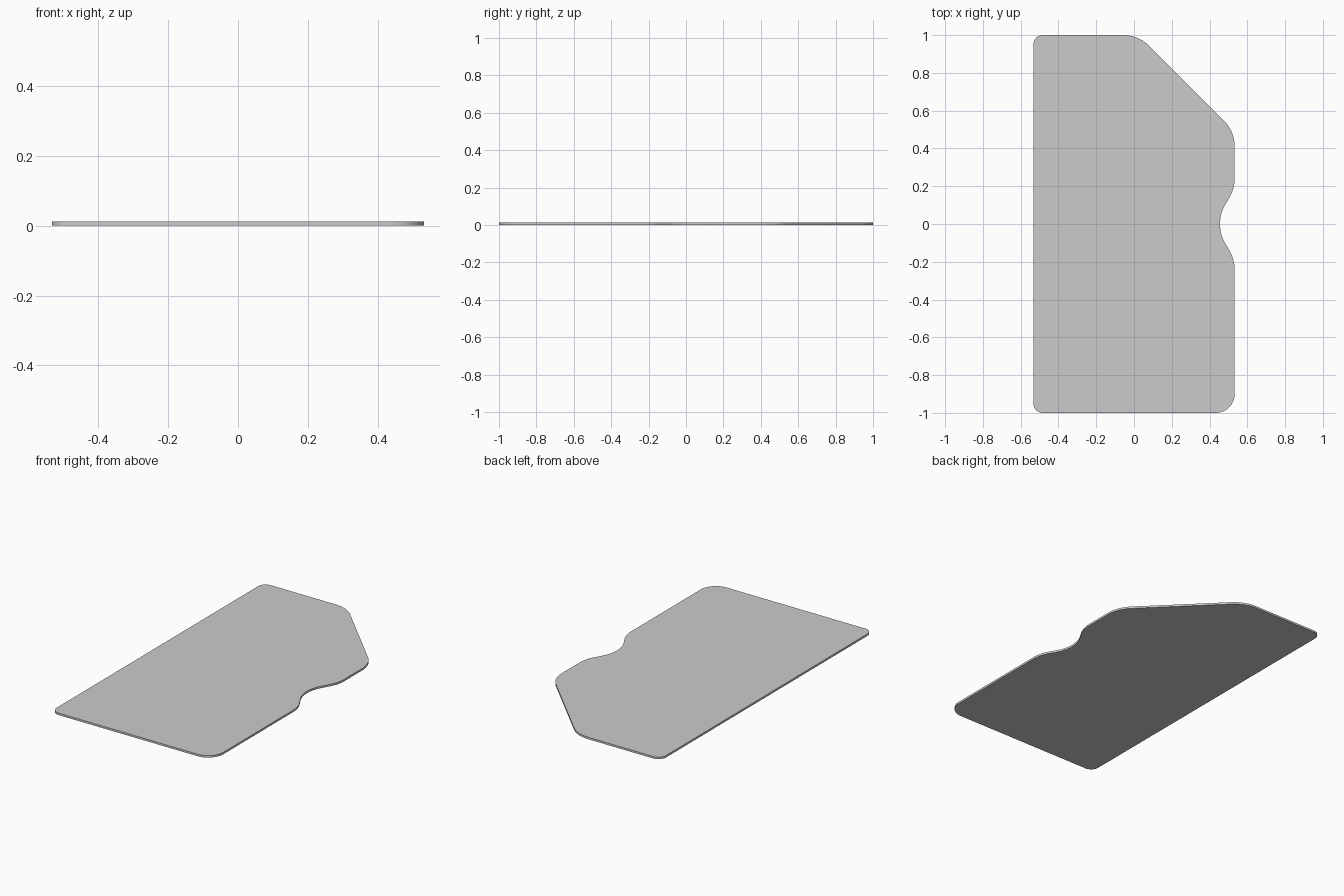
import bpy, bmesh, math
from mathutils import Vector

if "Cube" in bpy.data.objects:
    bpy.data.objects.remove(bpy.data.objects["Cube"])

THICKNESS = 0.012

# Outline corners, anticlockwise: x, y, fillet radius
CORNERS = [
    (-0.533, -1.0, 0.05),
    (0.533, -1.0, 0.10),
    (0.533, -0.188, 0.20),
    (0.424, 0.0, 0.20),      # finger notch
    (0.533, 0.188, 0.20),
    (0.533, 0.49, 0.19),     # clipped corner
    (0.023, 1.0, 0.19),
    (-0.533, 1.0, 0.05),
]


def fillet(prev, corner, nxt, radius, steps=12):
    """Points of the arc that rounds one corner."""
    a, b = (prev - corner).normalized(), (nxt - corner).normalized()
    half = a.angle(b) / 2
    start = corner + a * (radius / math.tan(half))
    centre = corner + (a + b).normalized() * (radius / math.sin(half))
    arm = start - centre
    turn = math.pi - 2 * half
    if a.x * b.y - a.y * b.x > 0:
        turn = -turn
    points = []
    for i in range(steps + 1):
        c, s = math.cos(turn * i / steps), math.sin(turn * i / steps)
        points.append(centre + Vector((arm.x * c - arm.y * s, arm.x * s + arm.y * c)))
    return points


# Rounded outline
pts = [Vector(c[:2]) for c in CORNERS]
outline = []
for i, c in enumerate(CORNERS):
    outline += fillet(pts[i - 1], pts[i], pts[(i + 1) % len(pts)], c[2])

# Flat plate extruded from the outline
bm = bmesh.new()
face = bm.faces.new([bm.verts.new((p.x, p.y, 0)) for p in outline])
ext = bmesh.ops.extrude_face_region(bm, geom=[face], use_keep_orig=True)
top = [g for g in ext["geom"] if isinstance(g, bmesh.types.BMVert)]
bmesh.ops.translate(bm, verts=top, vec=(0, 0, THICKNESS))
bmesh.ops.recalc_face_normals(bm, faces=bm.faces)
mesh = bpy.data.meshes.new("plate")
bm.to_mesh(mesh)
bm.free()

plate = bpy.data.objects.new("plate", mesh)
bpy.context.collection.objects.link(plate)
bpy.context.view_layer.objects.active = plate
plate.select_set(True)
bpy.ops.object.shade_smooth_by_angle(angle=math.radians(30))
